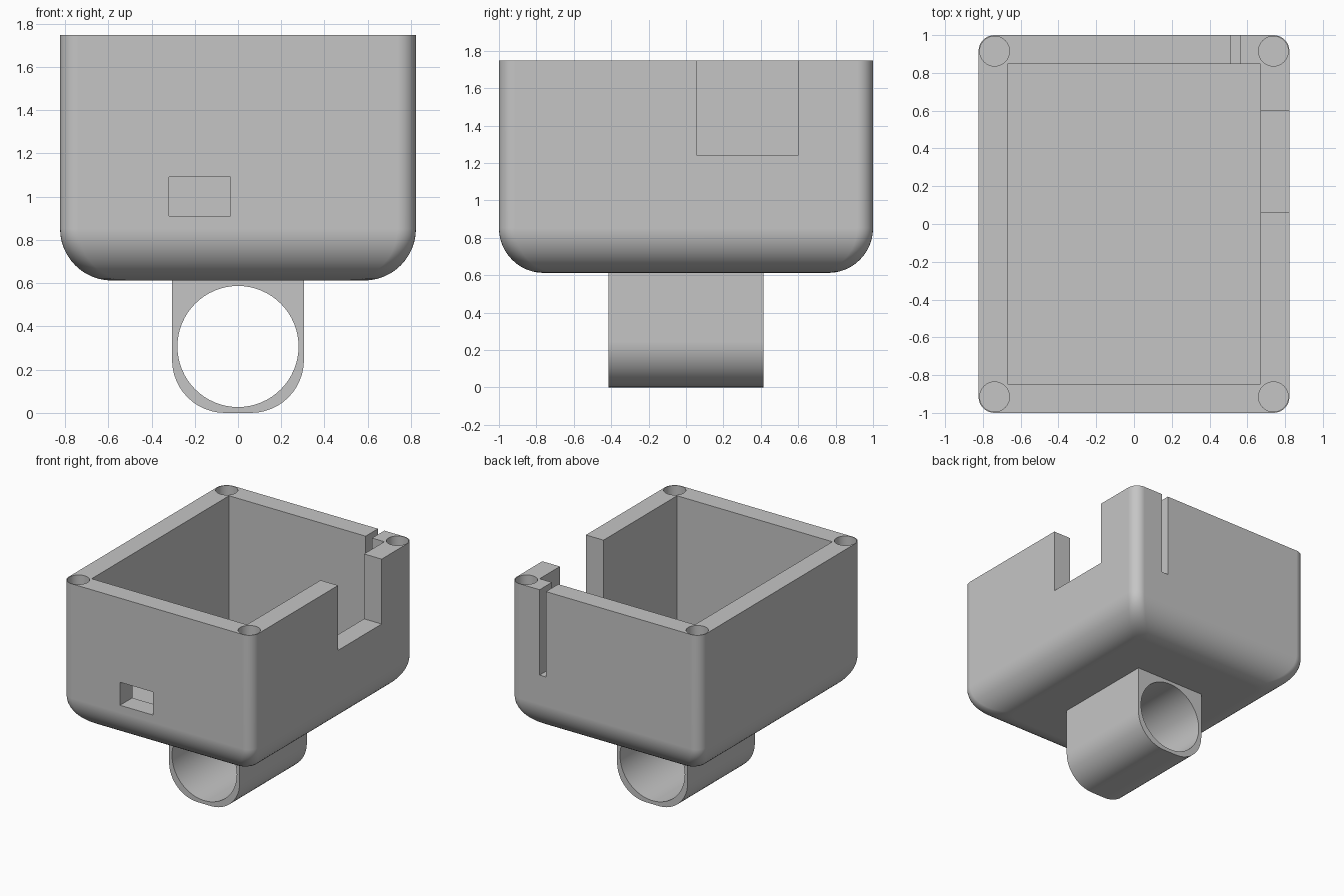
import bpy, bmesh
from math import sin, cos, pi, radians

if "Cube" in bpy.data.objects:
    bpy.data.objects.remove(bpy.data.objects["Cube"], do_unlink=True)

HX, HY, BASE, TOP = 0.823, 1.0, 0.612, 1.747   # case outer size
EDGE, CORNER, WALL = 0.24, 0.085, 0.152        # bottom rounding, corner radius, wall

grey = bpy.data.materials.new("light grey plastic")
grey.use_nodes = True
grey.diffuse_color = (0.56, 0.56, 0.56, 1)
grey.node_tree.nodes["Principled BSDF"].inputs["Base Color"].default_value = (0.56, 0.56, 0.56, 1)


def make(name, rings):
    """Loft a closed solid through rings of equal point count."""
    bm = bmesh.new()
    loops = [[bm.verts.new(p) for p in ring] for ring in rings]
    for a, b in zip(loops, loops[1:]):
        for i in range(len(a)):
            j = (i + 1) % len(a)
            bm.faces.new((a[i], a[j], b[j], b[i]))
    bm.faces.new(loops[0])
    bm.faces.new(loops[-1])
    bmesh.ops.recalc_face_normals(bm, faces=bm.faces)
    mesh = bpy.data.meshes.new(name)
    bm.to_mesh(mesh)
    bm.free()
    mesh.materials.append(grey)
    ob = bpy.data.objects.new(name, mesh)
    bpy.context.collection.objects.link(ob)
    return ob


def outline(hx, hy, r, n=8):
    """Rounded rectangle points, counter-clockwise."""
    pts = []
    for k, (sx, sy) in enumerate(((1, 1), (-1, 1), (-1, -1), (1, -1))):
        for i in range(n + 1):
            a = (k + i / n) * pi / 2
            pts.append((sx * (hx - r) + r * cos(a), sy * (hy - r) + r * sin(a)))
    return pts


def box(x0, x1, y0, y1, z0, z1):
    corners = ((x0, y0), (x1, y0), (x1, y1), (x0, y1))
    return make("cutter", [[(x, y, z) for x, y in corners] for z in (z0, z1)])


def circle(r, n):
    return [(r * cos(2 * pi * i / n), r * sin(2 * pi * i / n)) for i in range(n)]


def activate(ob):
    bpy.ops.object.select_all(action='DESELECT')
    ob.select_set(True)
    bpy.context.view_layer.objects.active = ob


def cut(ob, cutter):
    activate(ob)
    mod = ob.modifiers.new("cut", 'BOOLEAN')
    mod.operation, mod.solver, mod.object = 'DIFFERENCE', 'EXACT', cutter
    bpy.ops.object.modifier_apply(modifier=mod.name)
    bpy.data.objects.remove(cutter, do_unlink=True)


def finish(ob):
    activate(ob)
    bpy.ops.object.shade_smooth_by_angle(angle=radians(35))
    mod = ob.modifiers.new("even shading", 'WEIGHTED_NORMAL')
    mod.keep_sharp = True


# Case: rounded bottom, straight walls
rings = []
for i in range(13):
    a = i / 12 * pi / 2
    inset, z = EDGE * (1 - sin(a)), BASE + EDGE * (1 - cos(a))
    rings.append([(x, y, z) for x, y in outline(HX - inset, HY - inset, CORNER)])
rings.append([(x, y, TOP) for x, y in outline(HX, HY, CORNER)])
case = make("open_case", rings)

# Cavity, front port, side notch and back cable slot
cut(case, box(WALL - HX, HX - WALL, WALL - HY, HY - WALL, BASE + WALL, 2))
cut(case, box(-0.32, -0.035, -1.2, -0.75, 0.91, 1.09))
cut(case, box(0.6, 1, 0.06, 0.598, 1.24, 2))
cut(case, box(0.51, 0.565, 0.75, 1.2, 1.08, 2))

# Screw holes in the four corners
for sx in (-1, 1):
    for sy in (-1, 1):
        cut(case, make("cutter", [[(sx * 0.738 + x, sy * 0.915 + y, z) for x, y in circle(0.079, 32)]
                                  for z in (1.35, 2)]))
finish(case)

# Tube mount: block with rounded lower edges, bored front to back
block = [(x, max(z, -0.305) + 0.305) for x, z in outline(0.305, 0.305, 0.245, 12)]
profile = [p for p in block if p[1] < 0.305]
profile += [(0.305, BASE + 0.04), (-0.305, BASE + 0.04)]
mount = make("tube_mount", [[(x, y, z) for x, z in profile] for y in (-0.415, 0.415)])
cut(mount, make("cutter", [[(x, y, z + 0.307) for x, z in circle(0.28, 64)] for y in (-0.6, 0.6)]))
finish(mount)
